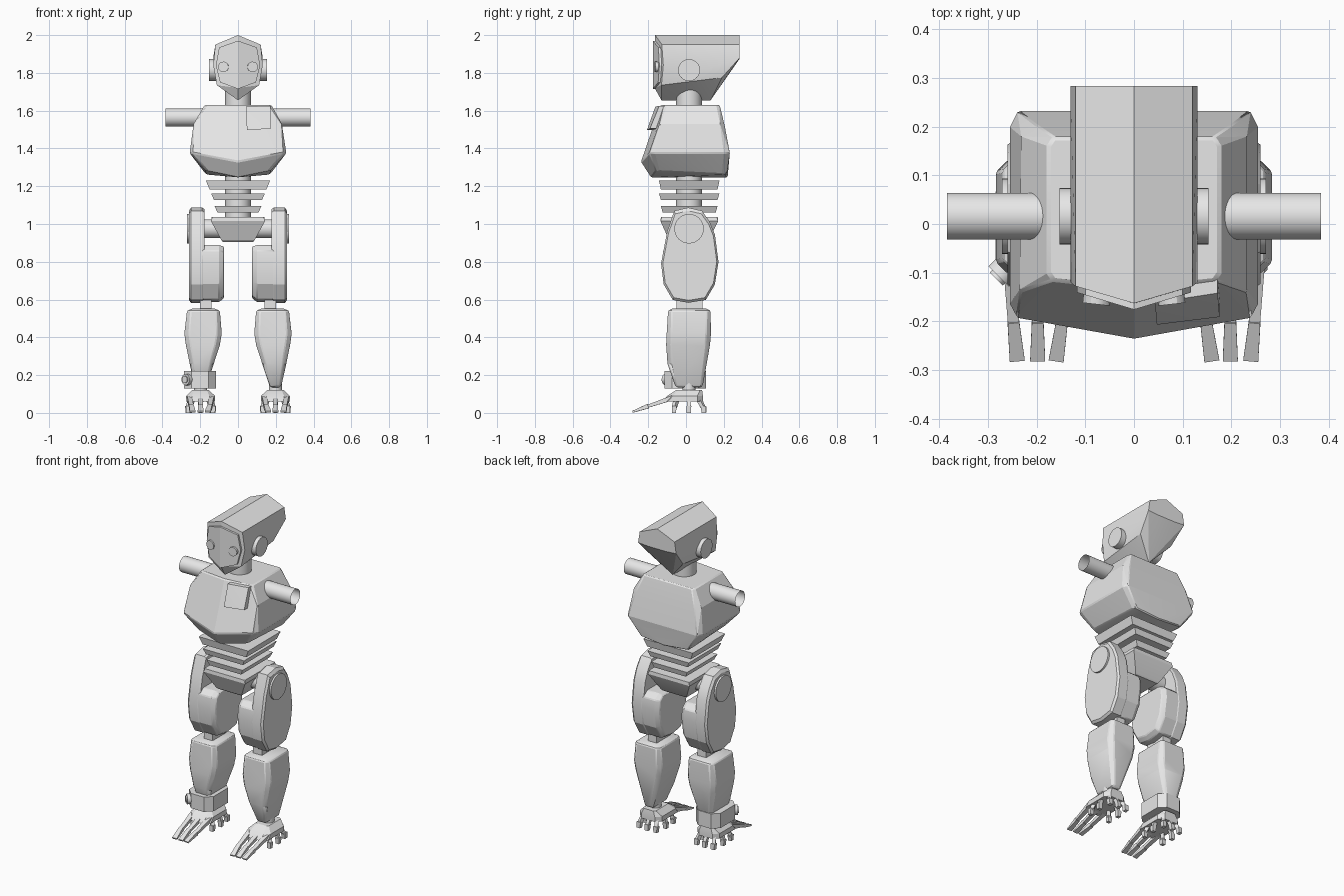
import bpy, bmesh, math
from mathutils import Vector

if "Cube" in bpy.data.objects:
    bpy.data.objects.remove(bpy.data.objects["Cube"])

mat = bpy.data.materials.new("plain_grey")
mat.diffuse_color = (0.8, 0.8, 0.8, 1)
mat.use_nodes = True
mat.node_tree.nodes["Principled BSDF"].inputs["Base Color"].default_value = mat.diffuse_color
CY = 0.016  # depth of the main body axis


def finish(name, bm, bevel=0, angle=20):
    bmesh.ops.recalc_face_normals(bm, faces=bm.faces)
    me = bpy.data.meshes.new(name)
    bm.to_mesh(me)
    bm.free()
    me.materials.append(mat)
    me.shade_smooth()
    me.set_sharp_from_angle(angle=math.radians(angle))
    ob = bpy.data.objects.new(name, me)
    bpy.context.collection.objects.link(ob)
    if bevel:
        m = ob.modifiers.new("edge", 'BEVEL')
        m.width, m.segments = bevel, 1
        m.limit_method, m.angle_limit = 'ANGLE', math.radians(32)
    return ob


def hull(name, pts, bevel=0, angle=20):
    """Convex solid around a set of points."""
    bm = bmesh.new()
    for p in pts:
        bm.verts.new(p)
    bmesh.ops.remove_doubles(bm, verts=bm.verts, dist=1e-5)
    bmesh.ops.convex_hull(bm, input=bm.verts)
    loose = [v for v in bm.verts if not v.link_faces]
    bmesh.ops.delete(bm, geom=loose, context='VERTS')
    bmesh.ops.dissolve_limit(bm, angle_limit=math.radians(2),
                             verts=bm.verts, edges=bm.edges)
    return finish(name, bm, bevel, angle)


def cyl(name, p, q, r, n=32, caps=True):
    p, q = Vector(p), Vector(q)
    bm = bmesh.new()
    bmesh.ops.create_cone(bm, cap_ends=caps, segments=n, radius1=r, radius2=r,
                          depth=(q - p).length)
    rot = Vector((0, 0, 1)).rotation_difference(q - p).to_matrix().to_4x4()
    bmesh.ops.transform(bm, matrix=rot, verts=bm.verts)
    bmesh.ops.translate(bm, vec=(p + q) / 2, verts=bm.verts)
    return finish(name, bm, 0, 30)


def ring(x0, x1, y0, y1, z, c=0.0):
    """Rectangle at height z with corners cut by c."""
    return [(x, y, z) for x, y in (
        (x0 + c, y0), (x1 - c, y0), (x1, y0 + c), (x1, y1 - c),
        (x1 - c, y1), (x0 + c, y1), (x0, y1 - c), (x0, y0 + c))]


def bar(name, p, q, w0, w1, h0, h1):
    """Tapered bar between two points."""
    p, q = Vector(p), Vector(q)
    d = (q - p).normalized()
    side = d.cross(Vector((0, 0, 1)))
    side = side.normalized() if side.length > 0.05 else Vector((1, 0, 0))
    up = side.cross(d)
    return hull(name, [o + side * w * a / 2 + up * h * b / 2
                       for o, w, h in ((p, w0, h0), (q, w1, h1))
                       for a in (-1, 1) for b in (-1, 1)])


def both(pts):
    return [(s * x, y, z) for x, y, z in pts for s in (-1, 1)]


# Head: ridged helmet with an overhanging back
hull("head", both([
    (0, -.163, 2.0), (.12, -.128, 1.95), (.131, -.12, 1.84), (.112, -.13, 1.735),
    (0, -.166, 1.72), (0, -.13, 1.655),
    (0, .284, 2.0), (.12, .284, 1.95), (.131, .284, 1.88), (.06, .284, 1.875),
    (.112, .19, 1.775), (0, .13, 1.655)]))

# Face plate folded along the middle, with eyes and ears
outline = [(0, 1.97), (.1, 1.935), (.117, 1.84), (.095, 1.75), (0, 1.715)]
hull("face_plate", both([(x, y0 + .3 * x, z) for x, z in outline
                         for y0 in (-.176, -.15)]))
for s, side in ((-1, "left"), (1, "right")):
    cyl("eye_" + side, (s * .078, -.165, 1.832), (s * .074, -.13, 1.832), .028, 12)
    cyl("ear_" + side, (s * .10, CY, 1.815), (s * .153, CY, 1.815), .058)

cyl("neck", (0, CY, 1.58), (0, CY, 1.74), .068)

# Torso: faceted barrel with a creased front
hull("torso", both([
    (0, -.135, 1.63), (.165, -.117, 1.63), (.177, -.10, 1.63),
    (.177, .16, 1.63), (.165, .178, 1.63), (0, .16, 1.63),
    (.232, -.14, 1.53), (.232, .18, 1.53), (.205, .205, 1.52), (0, .21, 1.51),
    (0, -.238, 1.33), (.24, -.195, 1.375), (.256, -.165, 1.375),
    (.256, .20, 1.375), (.24, .232, 1.375), (0, .234, 1.37),
    (0, -.185, 1.247), (.16, -.16, 1.28), (.175, -.14, 1.285),
    (.175, .19, 1.27), (.16, .215, 1.26), (0, .22, 1.247)]), bevel=.006, angle=12)

# Raised square on the chest
pad = [(.043, -.162, 1.622), (.172, -.142, 1.625), (.176, -.191, 1.505), (.047, -.207, 1.497)]
hull("chest_pad", pad + [(x, y + .045, z) for x, y, z in pad])

# Waist: spine through three tapered slabs, then the pelvis
cyl("spine", (0, CY, .98), (0, CY, 1.32), .068)
for i, (z1, z0, w1, w0, g) in enumerate(((1.23, 1.183, .17, .15, 0),
                                         (1.162, 1.128, .142, .128, 0),
                                         (1.094, 1.06, .124, .108, .01))):
    hull("waist_slab_%d" % (i + 1),
         ring(-w1, w1, -.143 + g, .177 - g, z1) + ring(-w0, w0, -.133 + g, .167 - g, z0))
hull("pelvis", ring(-.14, .14, -.133, .168, 1.036, .005) + ring(-.143, .143, -.135, .17, 1.015)
     + ring(-.088, .088, -.09, .12, .915) + ring(-.08, .08, -.08, .11, .905))
cyl("hip_axle", (-.24, CY, .975), (.24, CY, .975), .05)

# Thigh outline seen from the side, as (y, z)
thigh = [(-.062, 1.07), (-.10, .96), (-.132, .79), (-.118, .68), (-.07, .598),
         (.012, .583), (.105, .598), (.153, .68), (.172, .80), (.153, .945),
         (.127, 1.01), (.085, 1.07), (.012, 1.087)]
low = [p for p in thigh if p[1] < .85] + [(-.122, .86), (.165, .86), (-.09, .89), (.13, .89)]


def slab(outl, stations):
    """Side outline repeated at several x, scaled about the thigh centre."""
    return [(x, .02 + (y - .02) * k, .80 + (z - .80) * k)
            for x, k in stations for y, z in outl]


for s, side in ((-1, "left"), (1, "right")):
    def mir(pts, s=s):
        return [(s * x, y, z) for x, y, z in pts]

    # Arm stub, an open tube
    cyl("arm_stub_" + side, (s * .12, CY, 1.564), (s * .384, CY, 1.564), .048, caps=False)

    # Thigh: tall outer shell, lower inner block, hip disc
    hull("thigh_shell_" + side, mir(slab(thigh, ((.178, .97), (.19, 1), (.248, 1), (.26, .94)))))
    hull("thigh_block_" + side, mir(slab(low, ((.20, .985), (.10, .985), (.074, .88)))), bevel=.005)
    cyl("hip_disc_" + side, (s * .24, CY, .975), (s * .271, CY, .975), .078)

    # Knee and calf
    hull("knee_" + side, mir(ring(.14, .20, -.05, .088, .50) + ring(.14, .20, -.05, .088, .64)))
    hull("calf_" + side, mir(
        ring(.125, .24, -.07, .105, .553)
        + ring(.096, .27, -.095, .13, .54, .02) + ring(.086, .284, -.103, .132, .42, .025)
        + ring(.096, .276, -.105, .127, .36, .025) + ring(.128, .256, -.098, .108, .26, .022)
        + ring(.165, .231, -.06, .09, .15, .015) + ring(.172, .224, -.05, .08, .135)),
        bevel=.005, angle=26)
    cyl("ankle_" + side, (s * .198, CY, .10), (s * .198, CY, .17), .035, 16)

    # Foot: sloped dome with a flared rim
    hull("foot_" + side, mir(
        ring(.155, .241, -.05, .085, .122, .01) + ring(.122, .274, -.10, .09, .09, .03)
        + ring(.122, .274, -.125, .09, .06, .03)))

    # Long front toes in two joints
    for i, (b, m, t) in enumerate(((-.057, -.05, -.038), (0, 0, 0), (.057, .05, .042))):
        c = .198
        j = (s * (c + m), -.20, .036)
        bar("front_toe_%d_%s" % (i, side), (s * (c + b), -.07, .08), j, .03, .023, .026, .016)
        bar("front_toe_tip_%d_%s" % (i, side), j, (s * (c + t), -.281, .006), .024, .031, .024, .009)

    # Short toes around the sides and heel
    for i, (dx, y, ox, oy) in enumerate(((-.052, -.05, -.014, -.012), (.052, -.05, .014, -.012),
                                         (-.055, .015, -.014, 0), (.055, .015, .014, 0),
                                         (-.045, .07, -.012, .02), (0, .072, 0, .022),
                                         (.045, .07, .012, .02))):
        x = .198 + dx
        bar("short_toe_%d_%s" % (i, side), (s * x, y, .07), (s * (x + ox), y + oy, .03),
            .022, .02, .022, .02)
        bar("short_toe_tip_%d_%s" % (i, side), (s * (x + ox), y + oy, .036),
            (s * (x + ox), y + oy * 1.2, 0), .026, .022, .026, .022)

# Cuff on one ankle, with its knob
hull("ankle_cuff", ring(-.285, -.116, -.113, .106, .222, .04) + ring(-.285, -.116, -.113, .106, .13, .04))
cyl("cuff_knob", (-.25, -.08, .176), (-.278, -.108, .176), .03, 16)
cyl("cuff_knob_cap", (-.27, -.10, .176), (-.283, -.113, .176), .019, 16)
